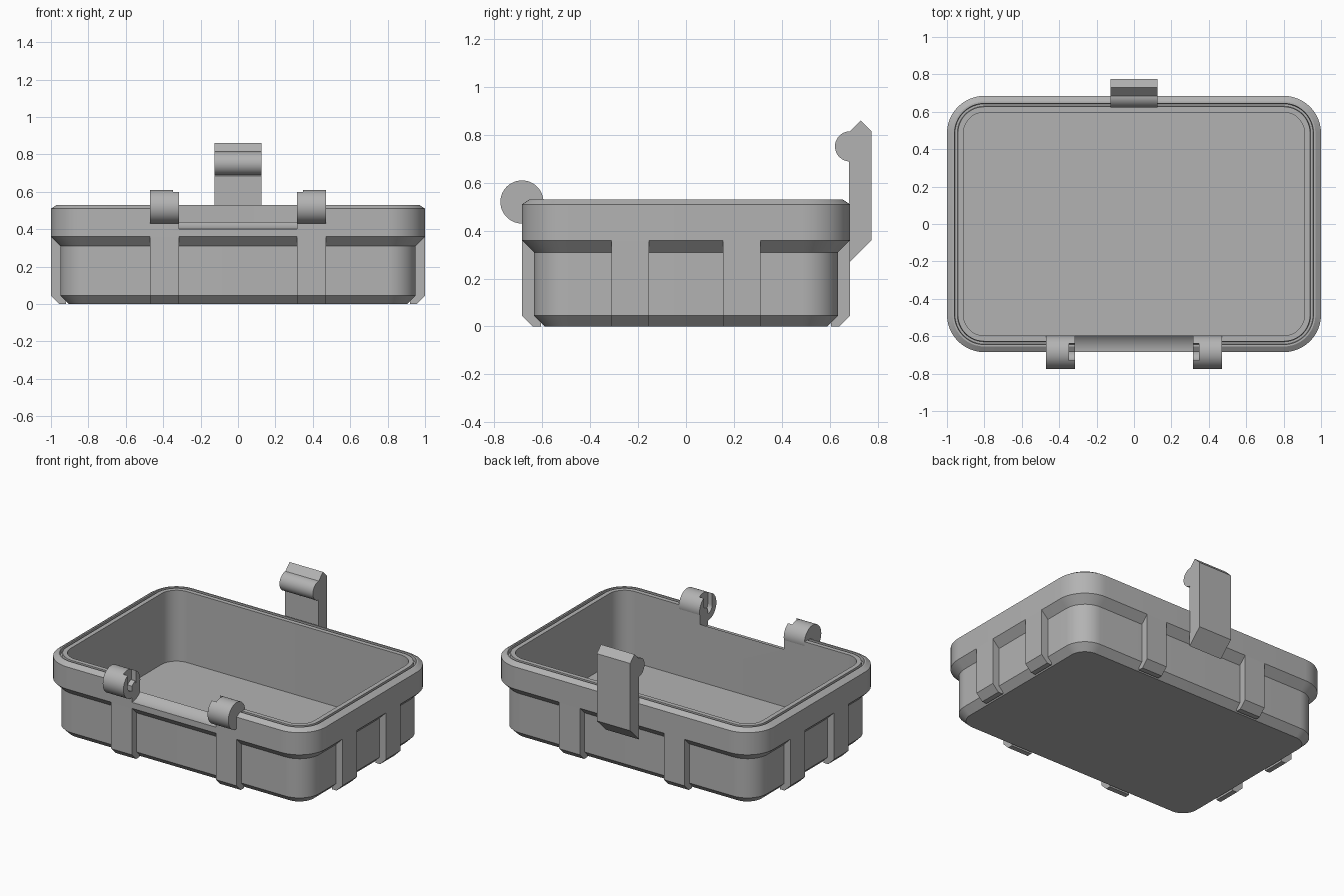
import bpy, bmesh, math
from mathutils import Matrix

cube = bpy.data.objects.get("Cube")
if cube:
    bpy.data.objects.remove(cube, do_unlink=True)

grey = bpy.data.materials.new("grey plastic")
grey.use_nodes = True
COLOUR = (0.45, 0.45, 0.45, 1)
grey.diffuse_color = COLOUR
grey.node_tree.nodes["Principled BSDF"].inputs["Base Color"].default_value = COLOUR

HX, HY, CORNER = 1.0, 0.685, 0.2      # half sizes and corner radius of the rim
HINGE_Y, HINGE_Z, HINGE_R = -0.685, 0.52, 0.09
RIB_TOP, CHAMFER = 0.36, 0.045


def finish(name, bm):
    bmesh.ops.recalc_face_normals(bm, faces=bm.faces)
    mesh = bpy.data.meshes.new(name)
    bm.to_mesh(mesh)
    bm.free()
    mesh.materials.append(grey)
    obj = bpy.data.objects.new(name, mesh)
    bpy.context.collection.objects.link(obj)
    return obj


def smooth(obj):
    bpy.ops.object.select_all(action='DESELECT')
    obj.select_set(True)
    bpy.context.view_layer.objects.active = obj
    bpy.ops.object.shade_smooth_by_angle(angle=math.radians(25))


def cut(obj, cutter):
    mod = obj.modifiers.new("cut", 'BOOLEAN')
    mod.operation, mod.solver, mod.object = 'DIFFERENCE', 'EXACT', cutter
    bpy.context.view_layer.objects.active = obj
    bpy.ops.object.modifier_apply(modifier=mod.name)
    bpy.data.objects.remove(cutter, do_unlink=True)


def extrude_x(name, outline, x0, x1):
    """Prism along x from a (y, z) outline."""
    bm = bmesh.new()
    face = bm.faces.new([bm.verts.new((x0, y, z)) for y, z in outline])
    ext = bmesh.ops.extrude_face_region(bm, geom=[face])["geom"]
    verts = [g for g in ext if isinstance(g, bmesh.types.BMVert)]
    bmesh.ops.translate(bm, verts=verts, vec=(x1 - x0, 0, 0))
    return finish(name, bm)


def arc(y, z, r, start, end, steps):
    angles = [math.radians(start + (end - start) * i / steps) for i in range(steps + 1)]
    return [(y + r * math.cos(a), z + r * math.sin(a)) for a in angles]


def rounded_ring(bm, inset, z, steps=12):
    """Rounded rectangle of vertices, set in from the rim outline."""
    cx, cy, verts = HX - CORNER, HY - CORNER, []
    for k, (sx, sy) in enumerate([(1, 1), (-1, 1), (-1, -1), (1, -1)]):
        for y, x in arc(sx * cx, sy * cy, CORNER - inset, 90 * k, 90 * k + 90, steps):
            verts.append(bm.verts.new((y, x, z)))
    return verts


# Tray: outer wall, rim with seal groove, inner wall and floor as stacked rings
profile = [(0.095, 0), (0.05, CHAMFER), (0.05, 0.31), (0, RIB_TOP), (0, 0.51),
           (0.03, 0.53), (0.04, 0.53), (0.043, 0.505), (0.055, 0.505),
           (0.058, 0.53), (0.088, 0.53), (0.088, 0.05)]
bm = bmesh.new()
rings = [rounded_ring(bm, d, z) for d, z in profile]
for low, high in zip(rings, rings[1:]):
    for i in range(len(low)):
        j = (i + 1) % len(low)
        bm.faces.new((low[i], low[j], high[j], high[i]))
bm.faces.new(rings[0])
bm.faces.new(rings[-1])
tray = finish("tray", bm)

# Hollow in the front rim that clears the lid hinge
cut(tray, extrude_x("hinge_clearance", arc(HINGE_Y, HINGE_Z, 0.12, 0, 354, 59), -0.315, 0.315))
smooth(tray)

# Hinge knuckles with an open socket on the inner face
for side, label in ((1, "left"), (-1, "right")):
    knuckle = extrude_x(label + "_hinge_knuckle",
                        arc(HINGE_Y, HINGE_Z, HINGE_R, 0, 354, 59), side * 0.315, side * 0.47)
    slot = arc(HINGE_Y, HINGE_Z, 0.045, 180, 360, 16)
    slot += [(HINGE_Y + 0.045, HINGE_Z + 0.15), (HINGE_Y - 0.045, HINGE_Z + 0.15)]
    cut(knuckle, extrude_x("socket", slot, side * 0.30, side * 0.348))
    smooth(knuckle)

# Ribs on all four sides, chamfered at the foot
def rib(name, near, far, centre, width, angle):
    outline = [(near, 0), (far - CHAMFER, 0), (far, CHAMFER), (far, RIB_TOP), (near, RIB_TOP)]
    obj = extrude_x(name, outline, centre - width / 2, centre + width / 2)
    obj.data.transform(Matrix.Rotation(angle, 4, 'Z'))

for label, reach, offset, angle in (("back", HY, 0.392, 0), ("front", HY, 0.392, math.pi),
                                    ("left", HX, 0.233, -math.pi / 2),
                                    ("right", HX, 0.233, math.pi / 2)):
    for number, sign in enumerate((-1, 1), 1):
        rib(f"{label}_rib_{number}", reach - 0.08, reach, sign * offset, 0.155, angle)

# Latch: upright tab with a rounded hook and bevelled ends
hook = arc(0.685, 0.752, 0.063, 90, 270, 20)
latch = extrude_x("latch", [(0.68, 0.265), (0.775, 0.36), (0.775, 0.815), (0.73, 0.86)]
                  + hook + [(0.68, 0.685)], -0.125, 0.125)
smooth(latch)
